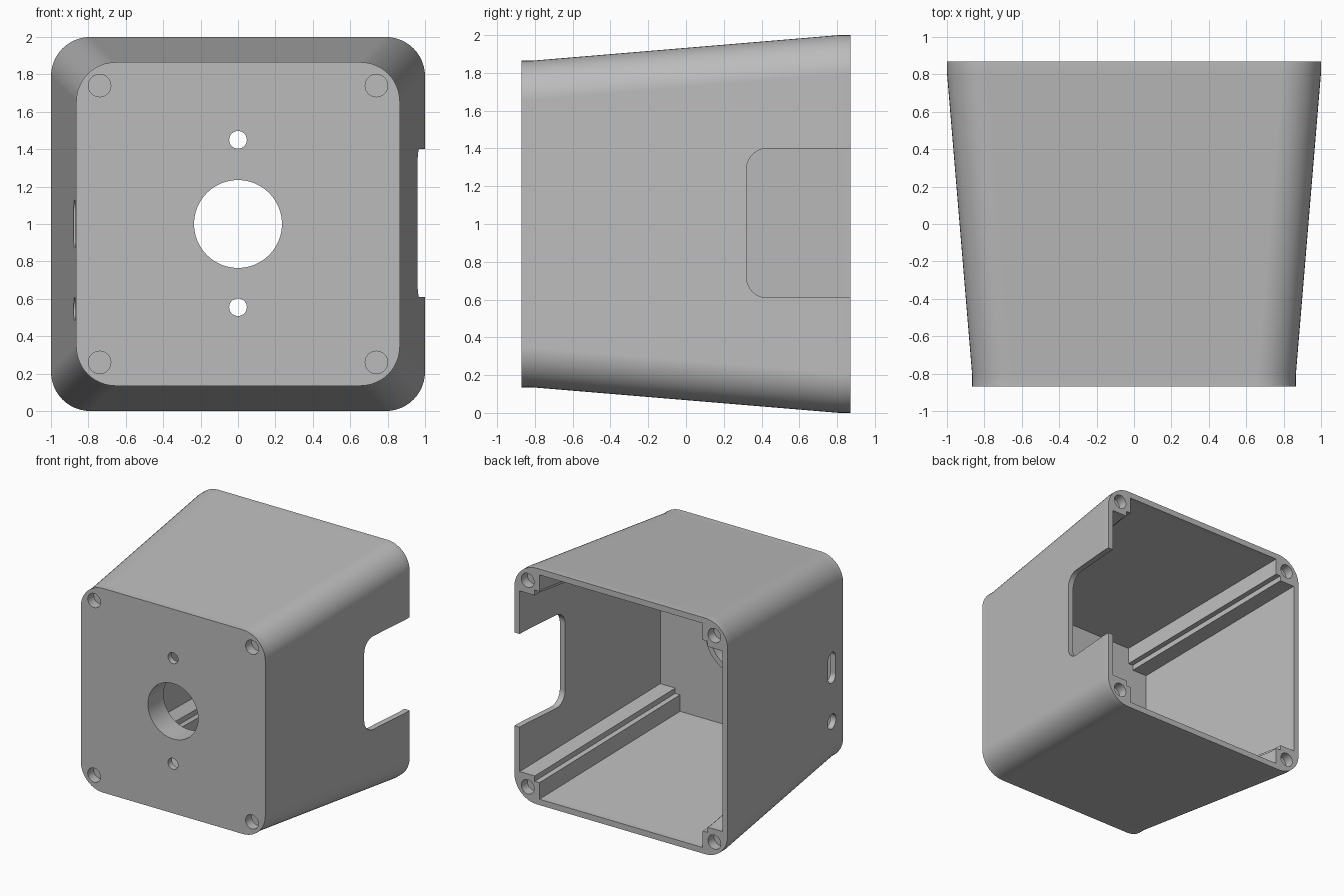
import bpy, bmesh, math
from mathutils import Matrix

if "Cube" in bpy.data.objects:
    bpy.data.objects.remove(bpy.data.objects["Cube"], do_unlink=True)

grey = bpy.data.materials.new("light grey plastic")
grey.use_nodes = True
COLOR = (0.5, 0.5, 0.5, 1)
grey.diffuse_color = COLOR
grey.node_tree.nodes["Principled BSDF"].inputs["Base Color"].default_value = COLOR

FRONT, BACK = -0.87, 0.87        # end planes along y
LIP = 0.06                       # straight section at each end
SMALL, BIG = 0.865, 1.0          # half widths at front and back
WALL = 0.05
HOLE_INSET = 0.125               # screw centre to outer wall


def rounded_rect(w, h, r, n=12):
    pts = []
    for q, (sx, sy) in enumerate([(1, 1), (-1, 1), (-1, -1), (1, -1)]):
        for i in range(n + 1):
            a = (q + i / n) * math.pi / 2
            pts.append((sx * (w - r) + r * math.cos(a), sy * (h - r) + r * math.sin(a)))
    return pts


def cavity_profile(half):
    """Square opening with stepped screw posts left in the four corners."""
    a, b, c = half - WALL, half - 0.235, half - 0.19
    quarter = [(a, b), (c, b), (c, c), (b, c), (b, a)]
    pts = []
    for q in range(4):
        for x, z in quarter:
            for _ in range(q):
                x, z = -z, x
            pts.append((x, z))
    return pts


def loft(name, sections):
    """Closed solid through (y, profile) sections; profiles are centred on z = 1."""
    bm = bmesh.new()
    rings = [[bm.verts.new((x, y, z + 1)) for x, z in pts] for y, pts in sections]
    for a, b in zip(rings, rings[1:]):
        for i in range(len(a)):
            j = (i + 1) % len(a)
            bm.faces.new((a[i], a[j], b[j], b[i]))
    bm.faces.new(rings[0])
    bm.faces.new(rings[-1])
    bmesh.ops.remove_doubles(bm, verts=bm.verts, dist=1e-5)
    bmesh.ops.recalc_face_normals(bm, faces=bm.faces)
    mesh = bpy.data.meshes.new(name)
    bm.to_mesh(mesh)
    bm.free()
    mesh.materials.append(grey)
    obj = bpy.data.objects.new(name, mesh)
    bpy.context.collection.objects.link(obj)
    return obj


def cylinder(name, x, z, r, y0, y1, n=16):
    pts = [(x + px, z - 1 + pz) for px, pz in rounded_rect(r, r, r, n)]
    return loft(name, [(y0, pts), (y1, pts)])


def side_cutter(name, y, z, w, h, r, x0, x1):
    """Rounded slot that runs along x through a side wall."""
    pts = rounded_rect(w, h, r, 10)
    obj = loft(name, [(x0, pts), (x1, pts)])
    turn = Matrix(((0, 1, 0, 0), (1, 0, 0, y), (0, 0, 1, z - 1), (0, 0, 0, 1)))
    obj.data.transform(turn)
    obj.data.flip_normals()
    return obj


def combine(target, tool, operation):
    mod = target.modifiers.new(operation.lower(), "BOOLEAN")
    mod.operation, mod.solver, mod.object = operation, "EXACT", tool
    bpy.context.view_layer.update()
    graph = bpy.context.evaluated_depsgraph_get()
    mesh = bpy.data.meshes.new_from_object(target.evaluated_get(graph))
    target.modifiers.clear()
    target.data = mesh
    bpy.data.objects.remove(tool, do_unlink=True)


# Tapered outer body
outer = [(FRONT, SMALL), (FRONT + LIP, SMALL), (BACK - LIP, BIG), (BACK, BIG)]
housing = loft("housing", [(y, rounded_rect(h, h, 0.21)) for y, h in outer])

# Hollow interior, open at the back
inner = [(FRONT + WALL, SMALL), (FRONT + LIP, SMALL), (BACK - LIP, BIG), (BACK + 0.05, BIG)]
combine(housing, loft("cavity", [(y, cavity_profile(h)) for y, h in inner]), "DIFFERENCE")

# Ring boss behind the large front hole
combine(housing, cylinder("ring_boss", 0, 1, 0.28, FRONT + 0.02, -0.66), "UNION")

# Front openings
for z, r in ((1, 0.235), (1.45, 0.047), (0.555, 0.047)):
    combine(housing, cylinder("front_hole", 0, z, r, -1, -0.5), "DIFFERENCE")

# Blind screw holes at both ends of the four posts
for sx in (-1, 1):
    for sz in (-1, 1):
        for half, y0, y1 in ((SMALL, -1, FRONT + 0.08), (BIG, BACK - 0.08, 1)):
            p = half - HOLE_INSET
            combine(housing, cylinder("screw_hole", sx * p, 1 + sz * p, 0.06, y0, y1, 8),
                    "DIFFERENCE")

# Notch in the left wall, slot and round hole in the right wall
combine(housing, side_cutter("notch", 0.72, 1.005, 0.4, 0.395, 0.11, 0.8, 1.2), "DIFFERENCE")
combine(housing, side_cutter("slot", -0.705, 1.0, 0.058, 0.13, 0.058, -1.1, -0.7), "DIFFERENCE")
combine(housing, side_cutter("port", -0.705, 0.545, 0.062, 0.062, 0.062, -1.1, -0.7), "DIFFERENCE")

# Smooth rounded corners, crisp edges
bpy.ops.object.select_all(action="DESELECT")
housing.select_set(True)
bpy.context.view_layer.objects.active = housing
bpy.ops.object.shade_smooth_by_angle(angle=math.radians(25))
weighted = housing.modifiers.new("weighted_normals", "WEIGHTED_NORMAL")
weighted.keep_sharp = True
